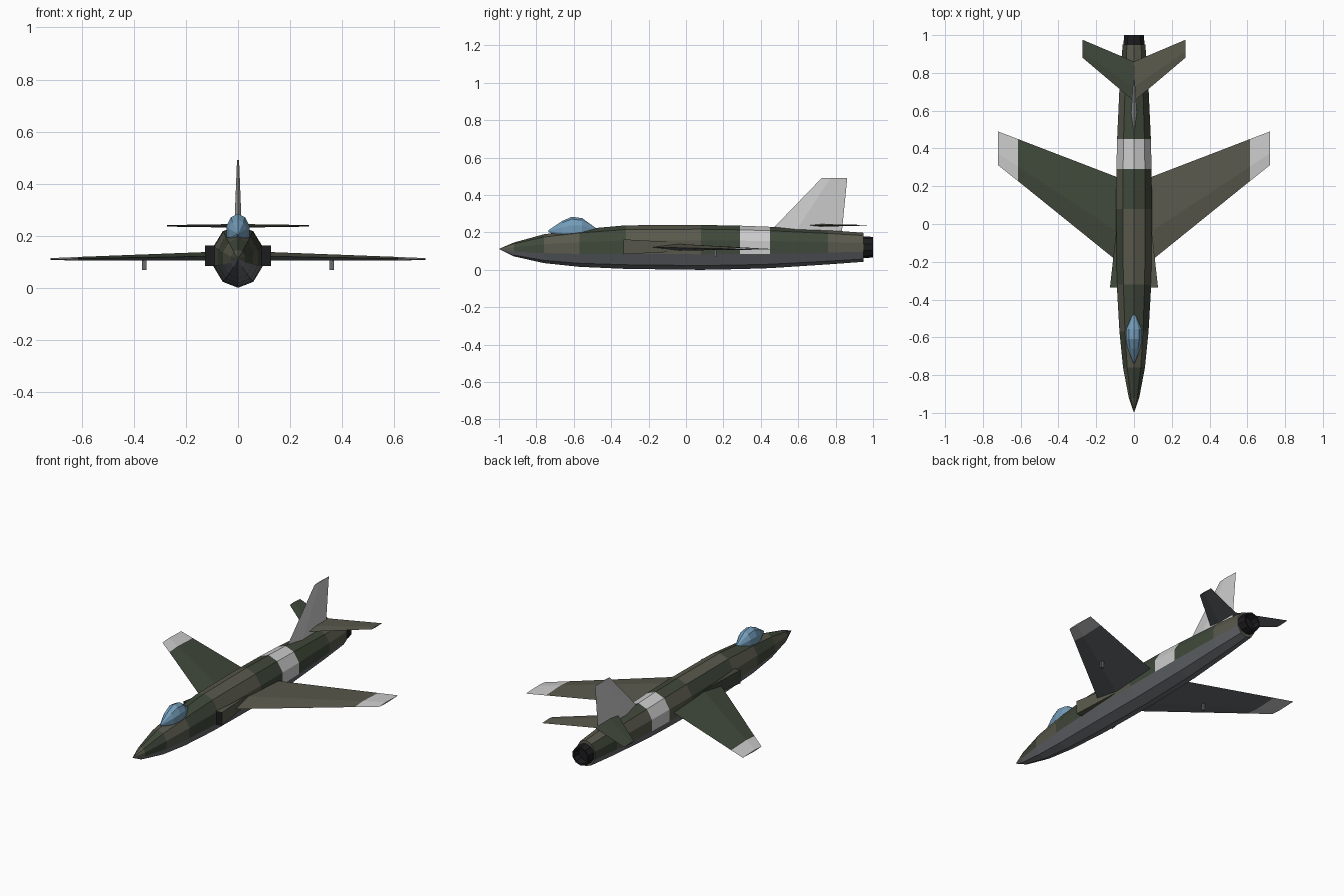
import bpy, bmesh, math

if "Cube" in bpy.data.objects:
    bpy.data.objects.remove(bpy.data.objects["Cube"])

def mat(name, r, g, b):
    m = bpy.data.materials.new(name)
    m.diffuse_color = (r, g, b, 1)
    m.use_nodes = True
    m.node_tree.nodes["Principled BSDF"].inputs["Base Color"].default_value = m.diffuse_color
    return m

green = mat("dark_green", .050, .064, .042)
olive = mat("olive", .098, .098, .072)
grey = mat("belly_grey", .14, .15, .165)
pale = mat("pale_grey", .56, .56, .56)
blue = mat("glass_blue", .17, .33, .48)
dark = mat("dark_metal", .012, .012, .014)


def loft(name, rings, mats, pick=lambda j, i: 0):
    """Skin equal-length rings; pick(ring, side) gives the material index, side -1 is a cap."""
    bm = bmesh.new()
    vs = [[bm.verts.new(p) for p in r] for r in rings]
    n, last = len(rings[0]), len(rings) - 1
    for j in range(last):
        for i in range(n):
            k = (i + 1) % n
            bm.faces.new((vs[j][i], vs[j][k], vs[j + 1][k], vs[j + 1][i])).material_index = pick(j, i)
    bm.faces.new(vs[0]).material_index = pick(0, -1)
    bm.faces.new(vs[-1]).material_index = pick(last, -1)
    bmesh.ops.remove_doubles(bm, verts=bm.verts, dist=1e-5)
    bmesh.ops.recalc_face_normals(bm, faces=bm.faces)
    me = bpy.data.meshes.new(name)
    bm.to_mesh(me)
    bm.free()
    for m in mats:
        me.materials.append(m)
    ob = bpy.data.objects.new(name, me)
    bpy.context.collection.objects.link(ob)
    return ob


def ellipse(y, rx, top, bottom, n=10):
    cz, rz = (top + bottom) / 2, (top - bottom) / 2
    return [(rx * math.cos(a), y, cz + rz * math.sin(a))
            for a in (math.pi / 2 + 2 * math.pi * i / n for i in range(n))]


def foil(le, te, half, place):
    """Diamond section: leading edge, upper ridge, trailing edge, lower ridge."""
    r = le + .35 * (te - le)
    return [place(le, 0), place(r, half), place(te, 0), place(r, -half)]


# Fuselage: y, half width, top, bottom
stations = [(-1, 0, .112, .112), (-.92, .029, .146, .072), (-.76, .061, .190, .036),
            (-.57, .081, .216, .016), (-.32, .096, .238, .005), (.08, .1, .24, .0),
            (.29, .098, .236, .004), (.45, .094, .230, .009), (.76, .079, .212, .029),
            (.95, .063, .198, .043)]

def body_paint(j, i):
    if i in (3, 4, 5, 6):
        return 2
    if j == 6:
        return 3
    return (j + (i in (0, 9)) + (i in (7, 8))) % 2

loft("fuselage", [ellipse(*s) for s in stations], [green, olive, grey, pale], body_paint)

# Exhaust nozzle with a recessed end
loft("exhaust_nozzle", [ellipse(.93, .060, .180, .061), ellipse(1, .055, .176, .066),
                        ellipse(1, .046, .166, .076), ellipse(.96, .04, .160, .082)], [dark])

# Canopy
loft("canopy", [ellipse(-.735, .004, .212, .204), ellipse(-.66, .036, .262, .16),
                ellipse(-.61, .046, .284, .15), ellipse(-.555, .043, .276, .16),
                ellipse(-.48, .008, .222, .206)], [blue])

# Fin
def fin_place(z):
    return lambda y, t: (t, y, z)

loft("tail_fin", [foil(.435, .832, .016, fin_place(.19)),
                  foil(.725, .862, .004, fin_place(.49))], [pale])

# Mirrored parts
for s, side, top_paint in ((1, "right", olive), (-1, "left", green)):
    def at(x, z):
        return lambda y, t: (s * x, y, z + t)

    # Wing with pale tip
    loft(side + "_wing", [foil(-.228, .233, .018, at(.05, .122)),
                          foil(.228, .45, .0065, at(.615, .112)),
                          foil(.312, .49, .004, at(.72, .110))],
         [top_paint, grey, pale], lambda j, i: 2 if j >= 1 else (0 if i in (0, 1, -1) else 1))

    # Tailplane
    loft(side + "_tailplane", [foil(.65, .86, .007, at(0, .238)),
                               foil(.88, .975, .003, at(.272, .238))],
         [top_paint, grey], lambda j, i: 0 if i in (0, 1, -1) else 1)

    # Air intake, dark at the mouth
    def intake_ring(y, x, z0, z1):
        return [(s * .05, y, z0), (s * x, y, z0), (s * x, y, z1), (s * .05, y, z1)]

    loft(side + "_intake", [intake_ring(-.335, .127, .083, .163), intake_ring(0, .09, .1, .145)],
         [top_paint, dark], lambda j, i: 1 if (j, i) == (0, -1) else 0)

    # Small under-wing pylon
    loft(side + "_pylon", [[(s * (.36 + a), .157 + b, z) for a, b in
                            ((-.008, -.007), (.008, -.007), (.008, .007), (-.008, .007))]
                           for z in (.068, .113)], [grey])
